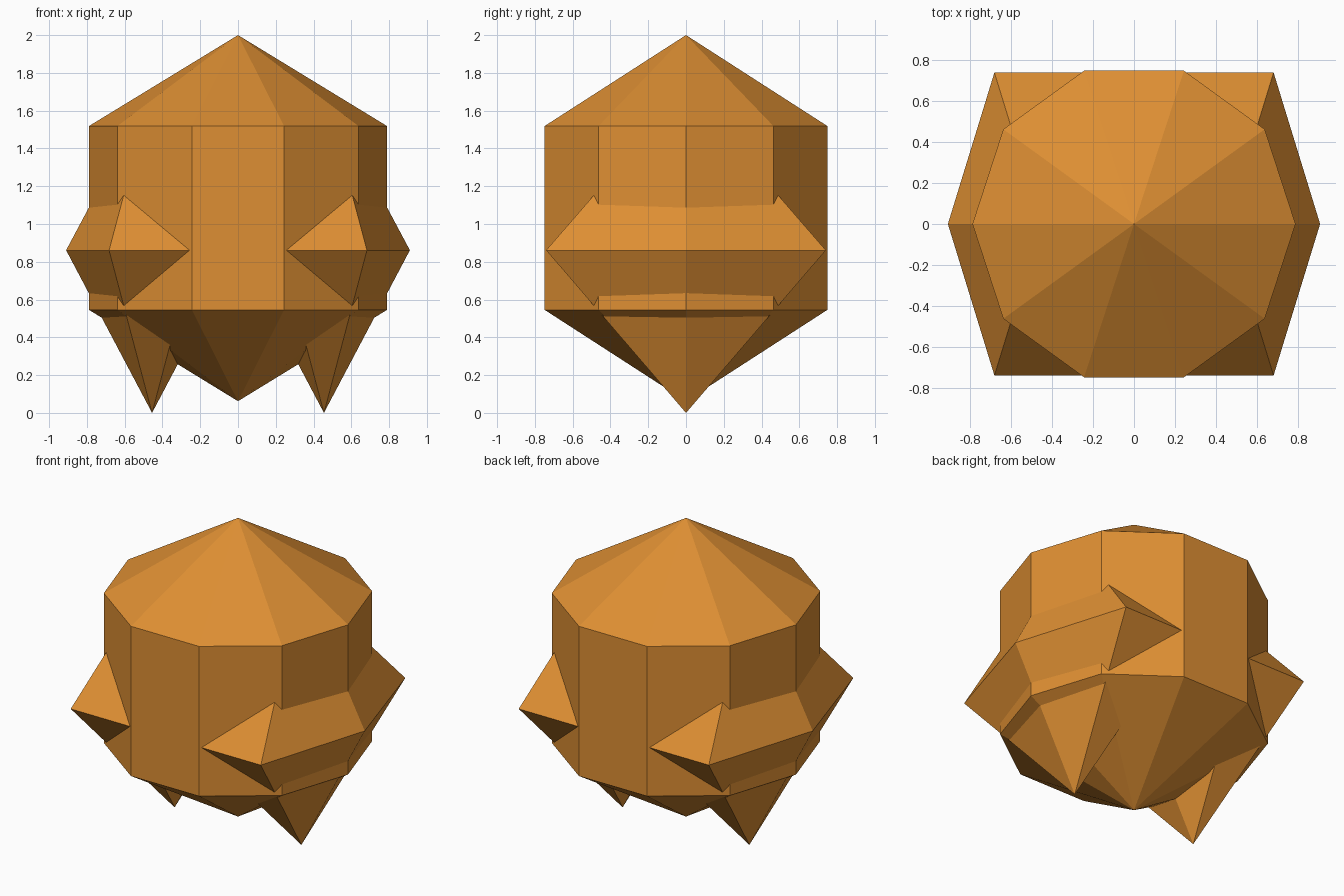
import bpy, bmesh, math

if "Cube" in bpy.data.objects:
    bpy.data.objects.remove(bpy.data.objects["Cube"])

orange = bpy.data.materials.new("warm_orange")
orange.diffuse_color = (0.73, 0.275, 0.033, 1.0)
orange.use_nodes = True
orange.node_tree.nodes["Principled BSDF"].inputs["Base Color"].default_value = orange.diffuse_color


def spindle(name, sides, rx, ry, x, rings, bottom, top):
    """Faceted solid with pointed ends and one or more equal rings."""
    bm = bmesh.new()
    loops = []
    for z in rings:
        loops.append([bm.verts.new((x + rx * math.cos(2 * math.pi * i / sides),
                                    ry * math.sin(2 * math.pi * i / sides), z))
                      for i in range(sides)])
    low = bm.verts.new((x, 0, bottom))
    high = bm.verts.new((x, 0, top))
    for i in range(sides):
        j = (i + 1) % sides
        bm.faces.new((low, loops[0][j], loops[0][i]))
        bm.faces.new((high, loops[-1][i], loops[-1][j]))
        for a, b in zip(loops, loops[1:]):
            bm.faces.new((a[i], a[j], b[j], b[i]))
    bmesh.ops.recalc_face_normals(bm, faces=bm.faces)
    mesh = bpy.data.meshes.new(name)
    bm.to_mesh(mesh)
    bm.free()
    mesh.materials.append(orange)
    obj = bpy.data.objects.new(name, mesh)
    bpy.context.collection.objects.link(obj)
    return obj


# Ten-sided column with a pointed cap and base
spindle("body", 10, 0.79, 0.788, 0, (0.546, 1.518), 0.062, 2.0)

# Flattened six-sided double pyramids sunk into each side
for side, x in (("left", -0.455), ("right", 0.455)):
    spindle(side + "_side_crystal", 6, 0.455, 0.855, x, (0.861,), 0.0, 1.715)
